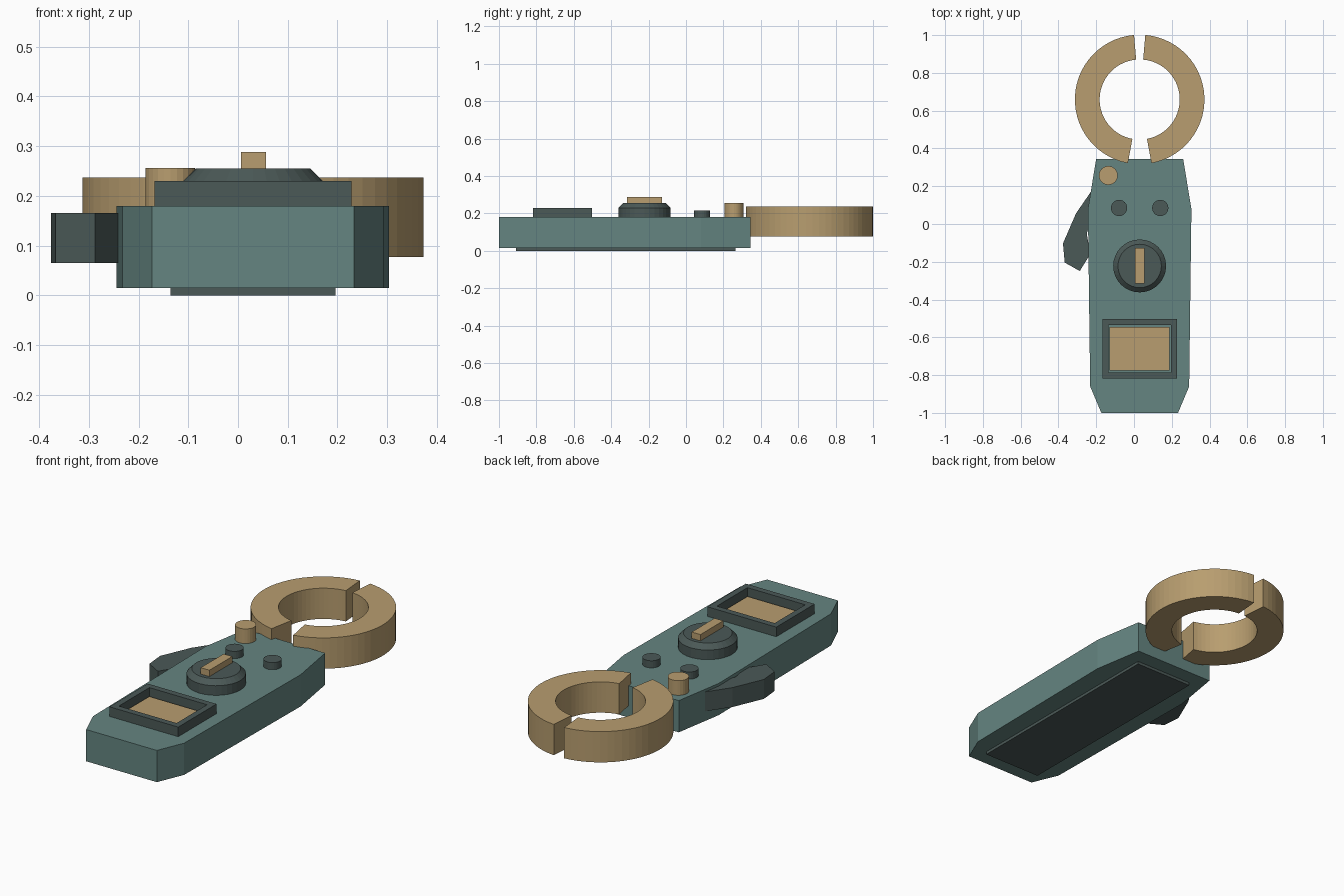
import bpy, bmesh
from math import sin, cos, radians, pi

if "Cube" in bpy.data.objects:
    bpy.data.objects.remove(bpy.data.objects["Cube"])

CX = 0.03  # symmetry line of the meter


def material(name, rgb):
    m = bpy.data.materials.new(name)
    m.diffuse_color = (*rgb, 1)
    m.use_nodes = True
    m.node_tree.nodes["Principled BSDF"].inputs["Base Color"].default_value = m.diffuse_color
    return m


TEAL = material("teal_shell", (0.13, 0.235, 0.22))
DARK = material("dark_rubber", (0.07, 0.10, 0.095))
TAN = material("tan_plastic", (0.48, 0.34, 0.16))


def finish(name, bm, mat):
    bmesh.ops.recalc_face_normals(bm, faces=bm.faces)
    me = bpy.data.meshes.new(name)
    bm.to_mesh(me)
    bm.free()
    me.materials.append(mat)
    ob = bpy.data.objects.new(name, me)
    bpy.context.collection.objects.link(ob)
    return ob


def prism(name, outline, z0, z1, mat):
    bm = bmesh.new()
    face = bm.faces.new([bm.verts.new((x, y, z0)) for x, y in outline])
    ext = bmesh.ops.extrude_face_region(bm, geom=[face])
    for v in ext["geom"]:
        if isinstance(v, bmesh.types.BMVert):
            v.co.z = z1
    return finish(name, bm, mat)


def rect(x0, x1, y0, y1):
    return [(x0, y0), (x1, y0), (x1, y1), (x0, y1)]


def bridge_loops(bm, loops, closed):
    rings = [[bm.verts.new(p) for p in loop] for loop in loops]
    pairs = list(zip(rings, rings[1:] + rings[:1])) if closed else list(zip(rings, rings[1:]))
    for a, b in pairs:
        for i in range(len(a)):
            j = (i + 1) % len(a)
            bm.faces.new((a[i], a[j], b[j], b[i]))
    return rings


def turned(name, x, y, profile, mat, sides=32):
    """Solid of revolution from (radius, z) pairs."""
    bm = bmesh.new()
    loops = [[(x + r * cos(2 * pi * i / sides), y + r * sin(2 * pi * i / sides), z)
              for i in range(sides)] for r, z in profile]
    rings = bridge_loops(bm, loops, False)
    bm.faces.new(rings[0])
    bm.faces.new(rings[-1])
    return finish(name, bm, mat)


# Main housing, mirrored half outline
half = [(0.203, -1.0), (0.262, -0.86), (0.274, 0.08), (0.23, 0.345)]
outline = [(CX + x, y) for x, y in half] + [(CX - x, y) for x, y in reversed(half)]
prism("housing", outline, 0.015, 0.18, TEAL)

# Battery cover underneath
prism("back_cover", rect(CX - 0.166, CX + 0.166, -0.91, 0.265), 0.0, 0.02, DARK)

# Display bezel (open rectangular ring) and screen
bm = bmesh.new()
outer, inner = rect(-0.168, 0.228, -0.817, -0.502), rect(-0.136, 0.196, -0.785, -0.534)
bridge_loops(bm, [[(x, y, z) for x, y in r] for r, z in
                  ((outer, 0.175), (outer, 0.23), (inner, 0.23), (inner, 0.175))], True)
finish("display_bezel", bm, DARK)
prism("display_screen", rect(-0.129, 0.189, -0.775, -0.545), 0.175, 0.19, TAN)

# Rotary selector and its pointer grip
turned("selector_dial", CX, -0.222, [(0.14, 0.175), (0.14, 0.23), (0.115, 0.255)], DARK)
prism("dial_pointer", rect(0.006, 0.056, -0.315, -0.127), 0.25, 0.288, TAN)

# Push buttons and jaw pivot
for side, label in ((-1, "left"), (1, "right")):
    turned(label + "_button", CX + side * 0.109, 0.085, [(0.043, 0.175), (0.043, 0.217)], DARK, 24)
turned("jaw_pivot", -0.136, 0.257, [(0.05, 0.175), (0.05, 0.256)], TAN, 24)

# Clamp jaws, two mirrored arcs
STEPS = 28
for side, label in ((-1, "left"), (1, "right")):
    angles = [radians(-79.5 + 164.5 * i / STEPS) for i in range(STEPS + 1)]
    arc = [(0.343, a) for a in angles] + [(0.212, a) for a in reversed(angles)]
    prism(label + "_jaw", [(CX + side * r * cos(a), 0.659 + r * sin(a)) for r, a in arc],
          0.077, 0.237, TAN)

# Jaw opening lever on the left side
prism("jaw_lever", [(-0.20, 0.212), (-0.307, 0.056), (-0.376, -0.103), (-0.367, -0.204),
                    (-0.287, -0.249), (-0.232, -0.16), (-0.25, -0.05), (-0.20, 0.10)],
      0.065, 0.166, DARK)
